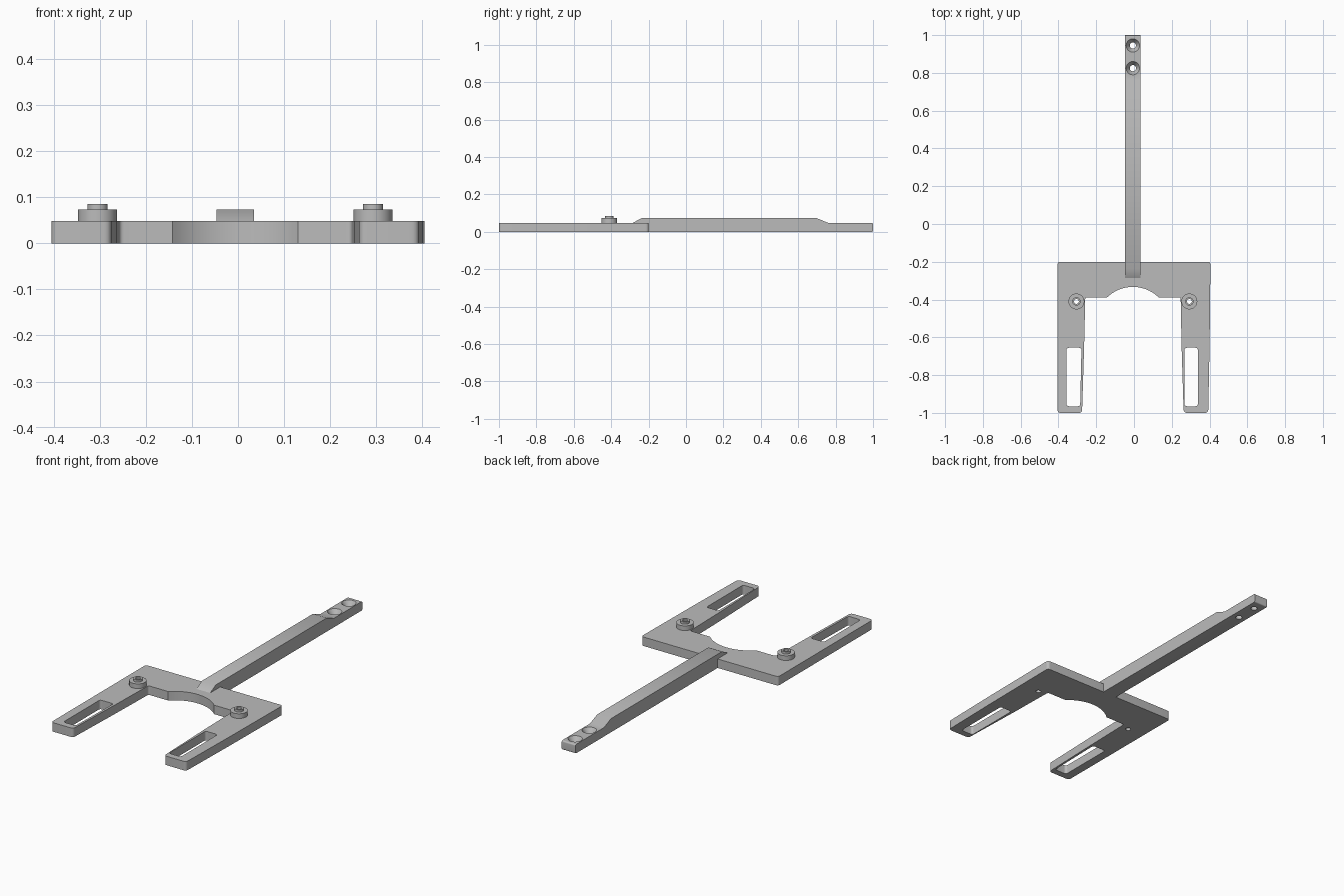
import bpy, bmesh
from math import cos, sin, pi, asin
from mathutils import Vector, Matrix

cube = bpy.data.objects.get("Cube")
if cube:
    bpy.data.objects.remove(cube, do_unlink=True)

grey = bpy.data.materials.new("plain grey")
grey.use_nodes = True
grey.diffuse_color = (0.5, 0.5, 0.5, 1)
grey.node_tree.nodes["Principled BSDF"].inputs["Base Color"].default_value = (0.5, 0.5, 0.5, 1)

MID = -0.006      # centre line of arm, arch and bosses
THICK = 0.048     # plate thickness


def rounded(corners, steps=6):
    """Round the corners of an outline given as (x, y, radius)."""
    out = []
    n = len(corners)
    for i, (x, y, r) in enumerate(corners):
        p = Vector((x, y))
        if r == 0:
            out.append(p)
            continue
        a = p + (Vector(corners[i - 1][:2]) - p).normalized() * r
        b = p + (Vector(corners[(i + 1) % n][:2]) - p).normalized() * r
        for k in range(steps + 1):
            t = k / steps
            out.append(a * (1 - t) ** 2 + p * 2 * t * (1 - t) + b * t ** 2)
    return out


def circle(x, y, r, n=40):
    return [Vector((x + r * cos(2 * pi * k / n), y + r * sin(2 * pi * k / n))) for k in range(n)]


def finish(name, bm):
    bmesh.ops.recalc_face_normals(bm, faces=bm.faces)
    me = bpy.data.meshes.new(name)
    bm.to_mesh(me)
    bm.free()
    me.materials.append(grey)
    ob = bpy.data.objects.new(name, me)
    bpy.context.collection.objects.link(ob)
    return ob


def prism(name, outline, low, high, place=lambda p, h: (p.x, p.y, h)):
    """Extrude an outline between two heights."""
    bm = bmesh.new()
    face = bm.faces.new([bm.verts.new(place(p, low)) for p in outline])
    shift = Vector(place(outline[0], high)) - Vector(place(outline[0], low))
    new = bmesh.ops.extrude_face_region(bm, geom=[face], use_keep_orig=True)
    moved = [g for g in new["geom"] if isinstance(g, bmesh.types.BMVert)]
    bmesh.ops.translate(bm, verts=moved, vec=shift)
    return finish(name, bm)


def cut(ob, cutters):
    """Subtract each cutter from the part, then remove the cutters."""
    bpy.context.view_layer.objects.active = ob
    for c in cutters:
        c.hide_render = True
        m = ob.modifiers.new("cut", 'BOOLEAN')
        m.operation, m.solver, m.object = 'DIFFERENCE', 'EXACT', c
        bpy.ops.object.modifier_apply(modifier=m.name)
        bpy.data.objects.remove(c, do_unlink=True)


def hole(x, y, r):
    return prism("hole_cutter", circle(x, y, r, 32), -0.1, 0.2)


# Forked plate with a shallow arch between the legs
half, rise, foot = 0.136, 0.055, -0.388
radius = (half ** 2 + rise ** 2) / (2 * rise)
sweep = asin(half / radius)
arch = []
for k in range(25):
    a = sweep * (1 - k / 12)
    arch.append((MID + radius * sin(a), foot + rise - radius * (1 - cos(a)), 0))
outline = [(-0.405, -0.2, 0.016), (-0.405, -1, 0.018), (-0.275, -1, 0.018),
           (-0.264, -0.65, 0), (-0.258, foot, 0.012)]
outline += arch[::-1]
outline += [(0.247, foot, 0.012), (0.252, -0.65, 0), (0.263, -1, 0.018),
            (0.393, -1, 0.018), (0.4, -0.65, 0), (0.405, -0.2, 0.016)]
plate = prism("forked_plate", rounded(outline), 0, THICK)

# Long slots near the leg tips, and the boss holes
slots = [[(-0.357, -0.655), (-0.278, -0.655), (-0.285, -0.965), (-0.357, -0.965)],
         [(0.267, -0.655), (0.338, -0.655), (0.338, -0.965), (0.267, -0.965)]]
BOSS_X, BOSS_Y = 0.299, -0.41
cutters = [prism("slot_cutter", rounded([(x, y, 0.014) for x, y in s]), -0.1, 0.2) for s in slots]
cutters += [hole(MID + s * BOSS_X, BOSS_Y, 0.013) for s in (-1, 1)]
cut(plate, cutters)
parts = [plate]

# Stepped bosses
for side, s in (("right", -1), ("left", 1)):
    x = MID + s * BOSS_X
    for label, r, low, high in (("base", 0.042, THICK, 0.073), ("collar", 0.022, 0.073, 0.085)):
        ring = prism(f"{side}_boss_{label}", circle(x, BOSS_Y, r), low, high)
        cut(ring, [hole(x, BOSS_Y, 0.013)])
        parts.append(ring)

# Long arm, extruded sideways from its side profile
profile = [(1, 0, 0.008), (1, THICK, 0.008), (0.76, THICK, 0), (0.7, 0.073, 0),
           (-0.238, 0.073, 0), (-0.285, THICK, 0), (-0.2, THICK, 0), (-0.2, 0, 0)]
arm = prism("arm", rounded(profile), MID - 0.041, MID + 0.041, lambda p, h: (h, p.x, p.y))

# Countersunk screw holes at the arm's end
for y in (0.945, 0.825):
    bm = bmesh.new()
    bmesh.ops.create_cone(bm, cap_ends=True, segments=40, radius1=0.016, radius2=0.036,
                          depth=0.03, matrix=Matrix.Translation((MID, y, 0.034)))
    cut(arm, [finish("countersink_cutter", bm), hole(MID, y, 0.0165)])
parts.append(arm)

# Smooth the round walls and keep sharp edges
bpy.ops.object.select_all(action='DESELECT')
for ob in parts:
    ob.select_set(True)
bpy.context.view_layer.objects.active = plate
bpy.ops.object.shade_smooth_by_angle(angle=0.5)
